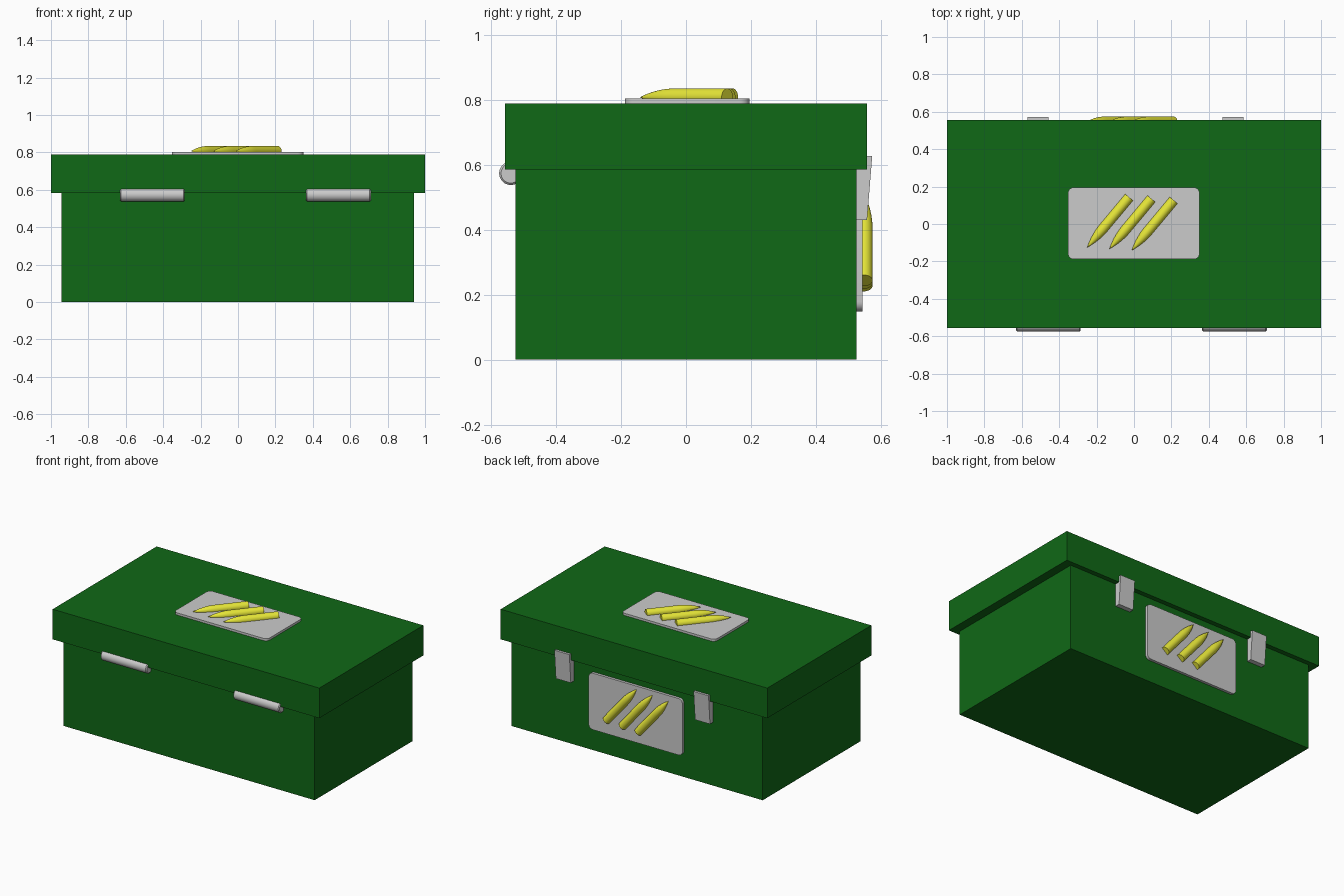
import bpy, bmesh
from math import sin, cos, pi, radians
from mathutils import Matrix, Vector

if "Cube" in bpy.data.objects:
    bpy.data.objects.remove(bpy.data.objects["Cube"])


def material(name, rgb):
    m = bpy.data.materials.new(name)
    m.diffuse_color = (*rgb, 1)
    m.use_nodes = True
    m.node_tree.nodes["Principled BSDF"].inputs["Base Color"].default_value = m.diffuse_color
    return m


GREEN = material("green_paint", (0.005, 0.14, 0.008))
YELLOW = material("yellow_paint", (0.8, 0.8, 0.04))


def finish(name, bm, mat=None, matrix=Matrix(), smooth=False):
    bmesh.ops.recalc_face_normals(bm, faces=bm.faces)
    me = bpy.data.meshes.new(name)
    bm.to_mesh(me)
    bm.free()
    ob = bpy.data.objects.new(name, me)
    bpy.context.collection.objects.link(ob)
    ob.matrix_world = matrix
    if mat:
        me.materials.append(mat)
    if smooth:
        bpy.ops.object.select_all(action='DESELECT')
        ob.select_set(True)
        bpy.context.view_layer.objects.active = ob
        bpy.ops.object.shade_smooth_by_angle(angle=radians(35))
    return ob


def box(name, lo, hi, mat=None):
    lo, hi = Vector(lo), Vector(hi)
    bm = bmesh.new()
    bmesh.ops.create_cube(bm, size=1, matrix=Matrix.Translation((lo + hi) / 2)
                          @ Matrix.Diagonal((*(hi - lo), 1)))
    return finish(name, bm, mat)


def prism(name, points, offset, matrix=Matrix(), smooth=False):
    bm = bmesh.new()
    face = bm.faces.new([bm.verts.new(p) for p in points])
    out = bmesh.ops.extrude_face_region(bm, geom=[face], use_keep_orig=True)
    moved = [v for v in out["geom"] if isinstance(v, bmesh.types.BMVert)]
    bmesh.ops.translate(bm, vec=offset, verts=moved)
    return finish(name, bm, matrix=matrix, smooth=smooth)


def lathe(name, profile, matrix, mat=None, segments=32):
    # Profile of (radius, height) revolved around local z
    bm = bmesh.new()
    verts = [bm.verts.new((r, 0, z)) for r, z in profile]
    edges = [bm.edges.new(p) for p in zip(verts, verts[1:])]
    bmesh.ops.spin(bm, geom=verts + edges, cent=(0, 0, 0), axis=(0, 0, 1),
                   angle=2 * pi, steps=segments)
    bmesh.ops.remove_doubles(bm, verts=bm.verts, dist=1e-5)
    return finish(name, bm, mat, matrix, smooth=True)


def emblem(name, matrix, shift):
    # Rounded plate
    r, pts = 0.03, []
    for cx, cy, start in ((0.32, 0.165, 0), (-0.323, 0.165, 90),
                          (-0.323, -0.158, 180), (0.32, -0.158, 270)):
        for i in range(7):
            a = radians(start + 15 * i)
            pts.append((cx + r * cos(a), cy + r * sin(a), -0.005))
    prism(name + "_plate", pts, (0, 0, 0.022), matrix, smooth=True)
    # Three slanted rounds half sunk into the plate
    length, nose, rad = 0.35, 0.14, 0.027
    profile = [(0, 0), (rad, 0), (rad, length - nose)]
    for i in range(1, 9):
        t = i / 8
        profile.append((rad * (1 - t ** 2.0), length - nose + nose * t))
    for i in range(3):
        base = Vector((-0.026 + 0.119 * i, 0.143 - 0.008 * i + shift, 0.021))
        turn = Vector((-0.224, -0.268, 0)).to_track_quat('Z', 'Y').to_matrix().to_4x4()
        lathe(f"{name}_round_{i + 1}", profile,
              matrix @ Matrix.Translation(base) @ turn, YELLOW)


# Box and overhanging lid
box("box_body", (-0.943, -0.524, 0), (0.942, 0.525, 0.585), GREEN)
box("lid", (-1, -0.557, 0.584), (1, 0.557, 0.788), GREEN)

# Hinge barrels on the front
for i, x in enumerate((-0.631, 0.364)):
    w, r, b = 0.346, 0.036, 0.006
    lathe(f"hinge_{i + 1}", [(0, 0), (r - b, 0), (r, b), (r, w - b), (r - b, w), (0, w)],
          Matrix.Translation((x, -0.539, 0.573)) @ Matrix.Rotation(pi / 2, 4, 'Y'))

# Wedge latches on the back
for i, x in enumerate((-0.57, 0.474)):
    side = [(0.51, 0.429), (0.557, 0.429), (0.573, 0.627), (0.51, 0.627)]
    prism(f"latch_{i + 1}", [(x, y, z) for y, z in side], (0.112, 0, 0))

# Emblems on the lid and the back
emblem("lid_emblem", Matrix.Translation((0, 0, 0.786)), 0)
emblem("back_emblem", Matrix.Translation((0, 0.526, 0.343))
       @ Matrix.Rotation(-pi / 2, 4, 'X'), -0.027)
